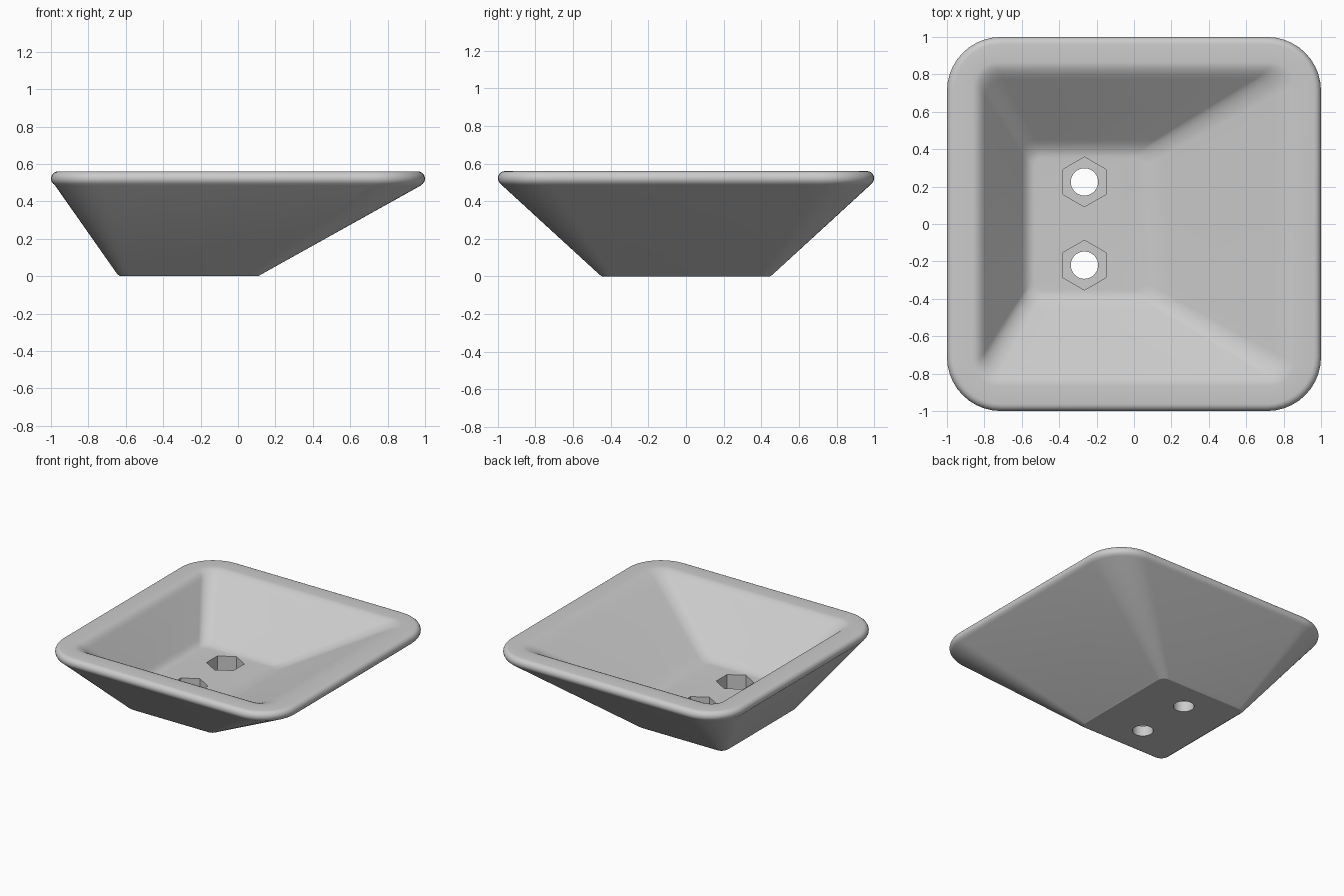
import bpy, bmesh, math

if "Cube" in bpy.data.objects:
    bpy.data.objects.remove(bpy.data.objects["Cube"])

SEG = 10  # segments per rounded corner


def rect_ring(bm, spec):
    """Rounded rectangle loop: x0, x1, y0, y1, corner radius, z."""
    x0, x1, y0, y1, r, z = spec
    corners = [(x1 - r, y1 - r), (x0 + r, y1 - r), (x0 + r, y0 + r), (x1 - r, y0 + r)]
    verts = []
    for q, (cx, cy) in enumerate(corners):
        for i in range(SEG + 1):
            a = math.pi / 2 * (q + i / SEG)
            verts.append(bm.verts.new((cx + r * math.cos(a), cy + r * math.sin(a), z)))
    return verts


def lerp(a, b, t):
    return tuple(p + (q - p) * t for p, q in zip(a, b))


def fillet(a, b, c, n=7):
    """Blend of sections curving from a to c around b."""
    return [lerp(lerp(a, b, i / n), lerp(b, c, i / n), i / n) for i in range(n + 1)]


def square(h, r, z):
    return (-h, h, -h, h, r, z)


# Outer shell sections, from the foot up to the rolled rim
sections = [(-0.63, 0.11, -0.445, 0.445, 0.05, 0.0),
            (-0.645, 0.125, -0.46, 0.46, 0.06, 0.01),
            square(0.978, 0.27, 0.485)]
for i in range(9):
    a = math.radians(-45 + 135 * i / 8)
    sections.append(square(0.962 + 0.038 * math.cos(a), 0.25 + 0.038 * math.cos(a),
                           0.522 + 0.038 * math.sin(a)))

# Inner basin sections, softened at the rim and at the floor
FLOOR = 0.19
rim_edge = square(0.825, 0.10, 0.56)
floor_edge = (-0.57, 0.10, -0.40, 0.40, 0.07, FLOOR)
floor_flat = (-0.53, 0.05, -0.355, 0.355, 0.04, FLOOR)
sections += fillet(square(0.865, 0.14, 0.56), rim_edge, lerp(rim_edge, floor_edge, 0.12))
sections += fillet(lerp(rim_edge, floor_edge, 0.88), floor_edge, floor_flat)

bm = bmesh.new()
rings = [rect_ring(bm, s) for s in sections]
n = len(rings[0])
for lo, hi in zip(rings, rings[1:]):
    for i in range(n):
        j = (i + 1) % n
        bm.faces.new((lo[i], lo[j], hi[j], hi[i]))
bm.faces.new(rings[0][::-1])
bm.faces.new(rings[-1])
bmesh.ops.recalc_face_normals(bm, faces=bm.faces[:])
mesh = bpy.data.meshes.new("basin")
bm.to_mesh(mesh)
bm.free()
basin = bpy.data.objects.new("basin", mesh)
bpy.context.collection.objects.link(basin)


def cut(sides, radius, y, z0, z1):
    """Cut a vertical prism out of the basin."""
    bpy.ops.mesh.primitive_cylinder_add(vertices=sides, radius=radius, depth=z1 - z0,
                                        location=(-0.265, y, (z0 + z1) / 2))
    cutter = bpy.context.object
    cutter.name = "hole_cutter"
    cutter.hide_render = True
    mod = basin.modifiers.new("cut", 'BOOLEAN')
    mod.operation = 'DIFFERENCE'
    mod.solver = 'EXACT'
    mod.object = cutter
    bpy.context.view_layer.objects.active = basin
    bpy.ops.object.modifier_apply(modifier=mod.name)
    bpy.data.objects.remove(cutter, do_unlink=True)


# Two bolt holes with hexagonal nut recesses
for y in (-0.22, 0.225):
    cut(6, 0.133, y, 0.08, 0.4)
    cut(48, 0.073, y, -0.1, 0.3)

bpy.ops.object.select_all(action='DESELECT')
basin.select_set(True)
bpy.context.view_layer.objects.active = basin
bpy.ops.object.shade_smooth_by_angle(angle=math.radians(30))
